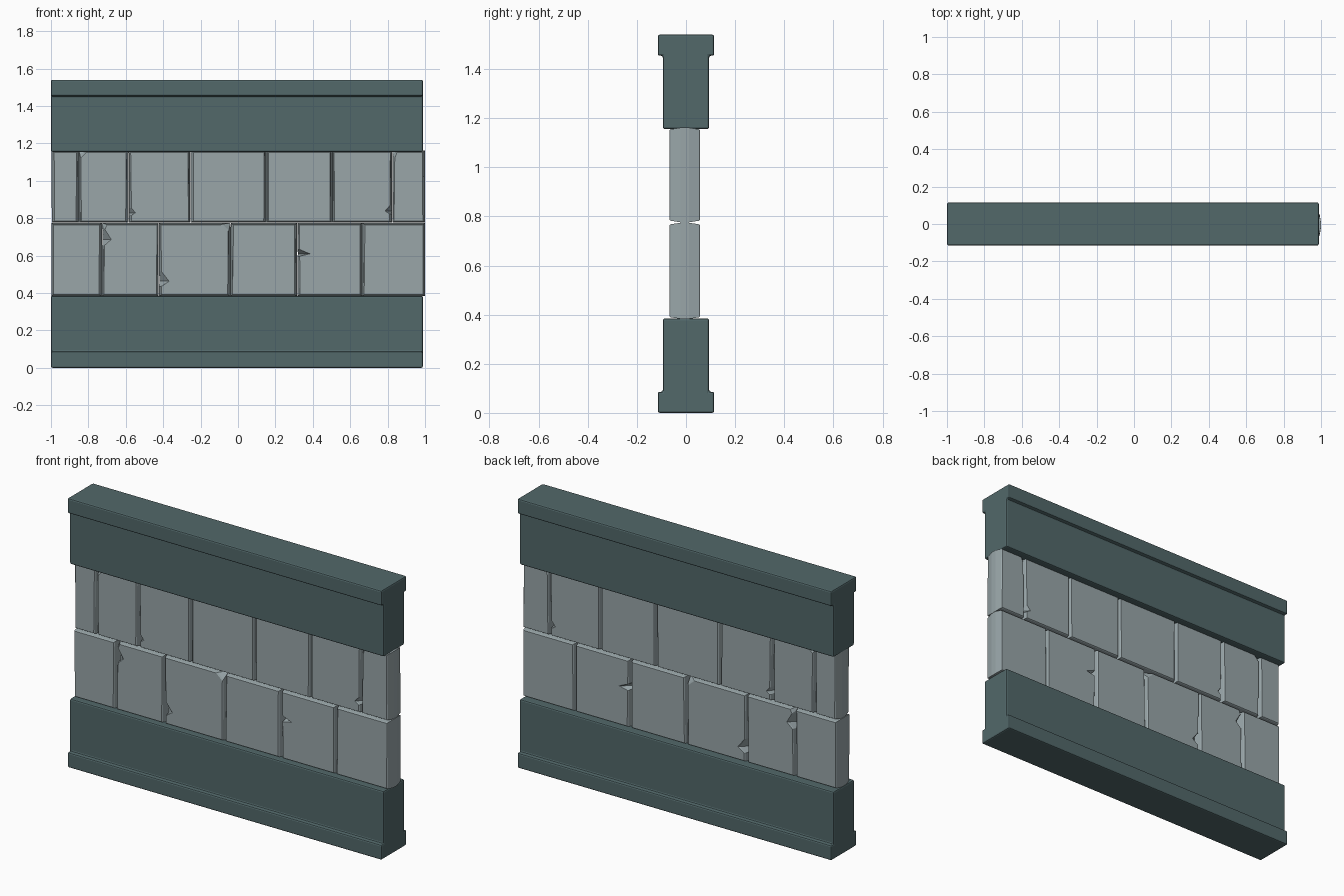
import bpy, bmesh, random

if "Cube" in bpy.data.objects:
    bpy.data.objects.remove(bpy.data.objects["Cube"])

random.seed(4)


def material(name, rgb):
    m = bpy.data.materials.new(name)
    m.diffuse_color = (*rgb, 1)
    m.use_nodes = True
    m.node_tree.nodes["Principled BSDF"].inputs["Base Color"].default_value = m.diffuse_color
    return m


BEAM = material("dark slate", (0.084, 0.138, 0.144))
STONE = material("pale grey stone", (0.319, 0.381, 0.397))


def loft(name, rings, mat):
    """Join equal-length rings of points into a closed solid."""
    bm = bmesh.new()
    vs = [[bm.verts.new(p) for p in r] for r in rings]
    n = len(vs[0])
    for a, b in zip(vs, vs[1:]):
        for i in range(n):
            j = (i + 1) % n
            bm.faces.new((a[i], a[j], b[j], b[i]))
    bm.faces.new(vs[0])
    bm.faces.new(vs[-1])
    bmesh.ops.recalc_face_normals(bm, faces=bm.faces)
    me = bpy.data.meshes.new(name)
    bm.to_mesh(me)
    bm.free()
    ob = bpy.data.objects.new(name, me)
    me.materials.append(mat)
    bpy.context.collection.objects.link(ob)
    return ob


# Flanged beams: the cap beam is the base beam turned over
def beam(name, flip):
    half = [(0.115, 0), (0.115, 0.086), (0.094, 0.086), (0.094, 0.385)]
    prof = half + [(-y, z) for y, z in reversed(half)]
    if flip:
        prof = [(y, 1.54 - z) for y, z in prof]
    ob = loft(name, [[(x, y, z) for y, z in prof] for x in (-1, 0.988)], BEAM)
    b = ob.modifiers.new("rounded_edges", 'BEVEL')
    b.width = 0.008
    b.segments = 2
    b.limit_method = 'ANGLE'


beam("base_beam", False)
beam("cap_beam", True)

# Rings through a stone's thickness: y, inset of outline, chip strength
RINGS = [(-0.067, 0.013, 1.0), (-0.062, 0.009, 0.9), (-0.022, 0.001, 0.05),
         (0.012, 0.001, 0.05), (0.052, 0.009, 0.9), (0.057, 0.013, 1.0)]


def stone(name, x0, x1, z0, z1, notch=None, corner=None):
    """notch = (side, z, half height, depth); corner = (side, dx, dz) at the top."""
    jit = [random.uniform(-0.004, 0.004) for _ in range(4)]
    rings = []
    for y, s, k in RINGS:
        t = s / 0.013
        l, r, b, u = x0 + s, x1 - s, z0 + s * 0.8, z1 - s * 0.8
        bl, br, tr, tl = l + jit[0] * t, r + jit[1] * t, r + jit[2] * t, l + jit[3] * t

        def side(sign, xb, xt):
            pts = [(xb, b)]
            if notch and notch[0] == sign:
                _, z, h, d = notch
                at = lambda q: xb + (xt - xb) * (q - b) / (u - b)
                pts += [(at(z - h), z - h), (at(z) - sign * d * k, z - h * 0.3),
                        (at(z + h), z + h)]
            if corner and corner[0] == sign:
                pts += [(xt, u - corner[2] * k), (xt - sign * corner[1] * k, u)]
            else:
                pts.append((xt, u))
            return pts

        outline = side(1, br, tr) + side(-1, bl, tl)[::-1]
        rings.append([(x, y, z) for x, z in outline])
    loft(name, rings, STONE)


# Two courses of stones, joints staggered, some stones chipped
COURSES = [
    ("lower", 0.382, 0.775, [-0.997, -0.727, -0.423, -0.04, 0.317, 0.663, 1.0],
     {1: (-1, 0.70, 0.045, 0.035), 2: (-1, 0.475, 0.04, 0.04), 4: (-1, 0.615, 0.018, 0.055)},
     {1: (-1, 0.012, 0.025), 2: (1, 0.04, 0.035)}),
    ("upper", 0.775, 1.162, [-0.997, -0.85, -0.585, -0.255, 0.15, 0.505, 0.825, 1.0],
     {2: (-1, 0.835, 0.02, 0.02), 5: (1, 0.845, 0.022, 0.025)},
     {1: (-1, 0.03, 0.03), 6: (-1, 0.012, 0.03)}),
]
for row, z0, z1, joints, notches, corners in COURSES:
    for i, (a, b) in enumerate(zip(joints, joints[1:])):
        stone(f"{row}_stone_{i + 1}", a, b, z0, z1, notches.get(i), corners.get(i))
